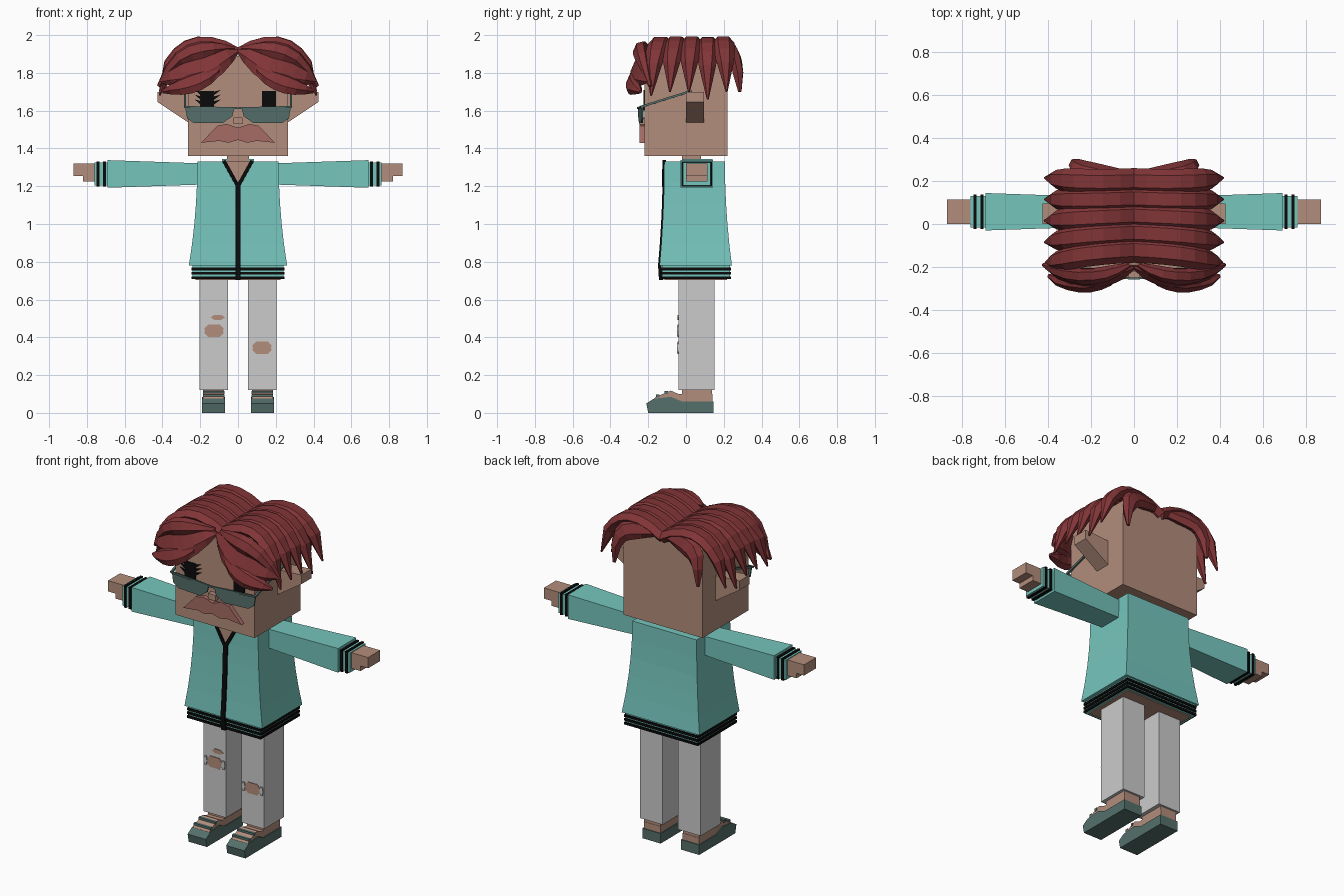
import bpy, bmesh
from math import sin, cos, pi, sqrt
from mathutils import Vector

cube = bpy.data.objects.get("Cube")
if cube:
    bpy.data.objects.remove(cube)


def material(name, red, green, blue):
    colour = (red, green, blue, 1)
    mat = bpy.data.materials.new(name)
    mat.use_nodes = True
    mat.diffuse_color = colour
    shader = mat.node_tree.nodes["Principled BSDF"]
    shader.inputs["Base Color"].default_value = colour
    return mat


skin = material("skin", .45, .27, .2)
hair_red = material("hair_red", .22, .035, .038)
teal = material("jacket_teal", .18, .56, .51)
black = material("black", .003, .003, .003)
grey = material("trouser_grey", .6, .6, .6)
dark_green = material("dark_green", .09, .16, .145)
rose = material("moustache_rose", .38, .15, .13)


def loft(name, rings, mat, paired=False):
    bm = bmesh.new()
    loops = [[bm.verts.new(point) for point in ring] for ring in rings]
    for lower, upper in zip(loops, loops[1:]):
        for i in range(len(lower)):
            bm.faces.new((lower[i - 1], lower[i], upper[i], upper[i - 1]))
    bm.faces.new(loops[0])
    bm.faces.new(loops[-1])
    bmesh.ops.recalc_face_normals(bm, faces=bm.faces)
    mesh = bpy.data.meshes.new(name)
    bm.to_mesh(mesh)
    bm.free()
    mesh.materials.append(mat)
    part = bpy.data.objects.new(name, mesh)
    bpy.context.collection.objects.link(part)
    if paired:
        mirror = part.modifiers.new("left and right", "MIRROR")
        mirror.use_mirror_merge = False
    return part


def level_ring(z, half, front, back):
    return [(-half, front, z), (half, front, z), (half, back, z), (-half, back, z)]


def sleeve_ring(x, grow):
    deep, tall = .074 + grow, .06 + grow
    return [(x, .057 + a * deep, 1.265 + b * tall) for a, b in ((-1, -1), (1, -1), (1, 1), (-1, 1))]


def box(name, xs, ys, zs, mat, paired=False):
    (left, right), (front, back) = xs, ys
    corners = ((left, front), (right, front), (right, back), (left, back))
    return loft(name, [[(x, y, z) for x, y in corners] for z in zs], mat, paired)


def front_prism(name, outline, ys, mat, paired=False):
    return loft(name, [[(x, y, z) for x, z in outline] for y in ys], mat, paired)


def side_prism(name, outline, xs, mat, paired=False):
    return loft(name, [[(x, y, z) for y, z in outline] for x in xs], mat, paired)


def rod(name, start, end, radius, mat):
    start, end = Vector(start), Vector(end)
    across = (end - start).orthogonal().normalized() * radius
    up = (end - start).normalized().cross(across)
    rings = [[p + across, p + up, p - across, p - up] for p in (start, end)]
    return loft(name, rings, mat, paired=True)


def strand(name, curve, width, thickness, facing=None):
    steps = 7
    path = [Vector(curve(i / steps)) for i in range(steps + 1)]
    rings = []
    for i, point in enumerate(path):
        along = (path[min(i + 1, steps)] - path[max(i - 1, 0)]).normalized()
        side = Vector(facing).cross(along).normalized() if facing else Vector((0, 1, 0))
        half = width(i / steps)
        normal = side.cross(along).normalized() * min(thickness, half)
        rings.append([point + side * half * cos(k * pi / 3) + normal * sin(k * pi / 3) for k in range(6)])
    return loft(name, rings, hair_red, paired=True)


def patch(name, x, z, half, tall, mat, depth):
    outline = [(x + half * cos(k * pi / 3), z + tall * sin(k * pi / 3)) for k in range(6)]
    return front_prism(name, outline, (-depth, -.039), mat)


# Head and face
box("head", (-.265, .265), (-.22, .22), (1.36, 1.89), skin)
box("neck", (-.057, .057), (-.02, .08), (1.25, 1.37), skin)
box("nose", (-.025, .025), (-.25, -.21), (1.53, 1.565), skin)
box("eyes", (.127, .2), (-.226, -.219), (1.6, 1.705), black, paired=True)
front_prism("ears", [(.26, 1.69), (.425, 1.7), (.425, 1.645), (.26, 1.535)], (0, .095), skin, paired=True)
moustache_half = [(0, 1.51), (.06, 1.53), (.11, 1.52), (.195, 1.43), (.1, 1.44), (.05, 1.43), (0, 1.445)]
front_prism("moustache", moustache_half, (-.245, -.215), rose, paired=True)
for lash in range(3):
    z = 1.63 + lash / 40
    for root, tip in ((-.13, -.09), (-.195, -.23)):
        front_prism("eyelash", [(root, z), (tip, z + .03), (root, z + .02)], (-.226, -.219), black)

# Glasses, swept back towards the temples
lens = front_prism("lenses", [(.02, 1.61), (.28, 1.62), (.27, 1.56), (.235, 1.535), (.08, 1.535), (.03, 1.57)],
                   (-.256, -.248), dark_green, paired=True)
for vertex in lens.data.vertices:
    vertex.co.y += vertex.co.x / 12
rod("brow_bars", (0, -.254, 1.613), (.283, -.236, 1.62), .007, dark_green)
rod("temple_bars", (.28, -.24, 1.62), (.28, .03, 1.705), .008, dark_green)

# Crown locks: arches that dip at the parting and flick out at the tip
for i in range(5):
    def arch(t):
        tip = 1.7 - .04 * (i == 3) - .02 * (i == 0)
        x = .34 * sin(t * pi / 2) + .075 * t ** 6
        y = -.145 + .08 * i + .025 * (1 - t) + .02 * (i - 2) * t ** 2
        z = tip + (2.02 - tip) * sqrt(abs(cos(t * pi / 2))) - .12 * (1 - t) ** 3
        return x, y, z

    strand("crown_locks", arch, lambda t: .005 + .055 * (1 - t ** 8), .036)

# Fringe and nape locks, bulging in the middle and tapering to points
face, nape = (0, -.9, .4), (0, .9, .4)


def swell(base, rise):
    return lambda t: base + rise * sin(pi * t)


strand("fringe", lambda t: (.41 * t, -swell(.2, .05)(t), 1.915 - .16 * t), swell(.01, .1), .03, face)
strand("fringe_lower_curls", lambda t: (.07 + .33 * t, -swell(.24, .045)(t), 1.87 - .17 * sqrt(t)),
       swell(.008, .05), .03, face)
strand("fringe_upper_curls", lambda t: (.02 + .4 * t, -swell(.19, .055)(t), 1.93 - .2 * t ** 4),
       swell(.01, .04), .035, face)
strand("nape_locks", lambda t: (.28 * sin(t * pi / 2), .215 + .07 * t, 1.92 - .22 * t ** 4),
       swell(.01, .05), .032, nape)

# Jacket body, flaring to a striped hem
body_rings, zip_rings = [], []
for step in range(6):
    t = step / 5
    flare = t * t
    z, front = 1.33 - .55 * t, -.115 - .025 * flare
    body_rings.append(level_ring(z, .215 + .045 * flare, front, .206 + .037 * flare))
    if step:
        zip_rings.append(level_ring(z, .014, front - .008, front + .01))
zip_rings.append(level_ring(.703, .014, -.143, -.12))
loft("jacket_body", body_rings, teal)
loft("zip", zip_rings, black)
box("jacket_collar", (-.085, .085), (-.015, .14), (1.32, 1.345), teal)
box("jacket_hem", (-.24, .24), (-.128, .232), (.708, .79), teal)
for stripe in range(3):
    z = .709 + stripe * .023
    box("hem_stripe", (-.247, .247), (-.135, .239), (z, z + .014), black)
box("torso_underside", (-.225, .225), (-.113, .217), (.703, .72), skin)
front_prism("open_neck", [(0, 1.19), (.065, 1.33), (-.065, 1.33)], (-.119, -.11), skin)
rod("neck_trim", (0, -.118, 1.2), (.075, -.115, 1.335), .013, black)

# Sleeves, striped cuffs and hands
loft("sleeves", [sleeve_ring(.19, -.004), sleeve_ring(.69, .013)], teal, paired=True)
loft("cuffs", [sleeve_ring(.68, 0), sleeve_ring(.76, 0)], teal, paired=True)
for x in (.7, .733):
    loft("cuff_stripes", [sleeve_ring(x, .006), sleeve_ring(x + .015, .006)], black, paired=True)
box("hands", (.75, .87), (0, .115), (1.255, 1.32), skin, paired=True)
box("palms", (.75, .82), (0, .115), (1.225, 1.26), skin, paired=True)

# Legs and shoes
box("trouser_legs", (.052, .203), (-.04, .15), (.12, .75), grey, paired=True)
box("ankles", (.075, .185), (-.02, .138), (.05, .125), skin, paired=True)
side_prism("shoe_soles", [(-.2, 0), (-.21, .05), (-.17, .075), (-.08, .085), (-.02, .06), (.145, .06), (.145, 0)],
           (.068, .19), dark_green, paired=True)
side_prism("shoe_uppers", [(-.18, .06), (-.16, .085), (-.08, .118), (-.04, .1), (.14, .1), (.14, .05)],
           (.074, .184), skin, paired=True)
for y, z in ((-.15, .09), (-.105, .108)):
    rod("shoe_straps", (.072, y, z), (.186, y, z), .012, dark_green)

# Torn knees with frayed edges
for name, x, z in (("right_knee", -.127, .435), ("left_knee", .127, .345)):
    patch(name + "_tear", x, z, .062, .038, skin, .044)
    for side in (-1, 1):
        patch(name + "_fray", x + side * .06, z, .012, .03, grey, .047)
patch("right_thigh_tear", -.107, .506, .038, .015, skin, .044)
